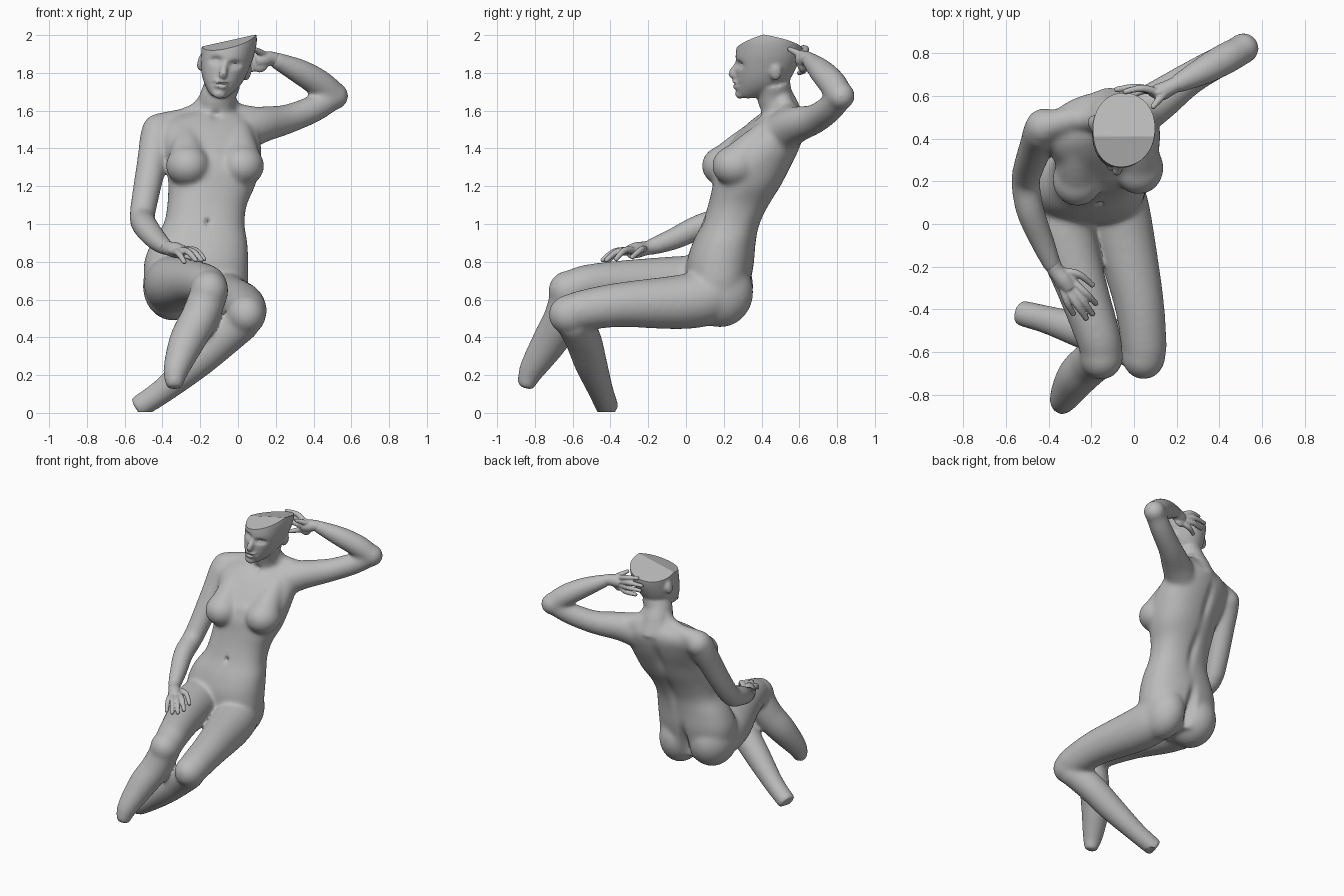
import bpy, bmesh, math
from mathutils import Vector, Matrix

stone = bpy.data.materials.new("grey stone")
stone.diffuse_color = (0.5, 0.5, 0.5, 1)


def spline(pts, steps=5):
    """Catmull-Rom through tuples of any length."""
    p = [Vector(q) for q in pts]
    out = []
    for i in range(len(p) - 1):
        a, b, c, d = p[max(i - 1, 0)], p[i], p[i + 1], p[min(i + 2, len(p) - 1)]
        for k in range(steps):
            t = k / steps
            out.append(b + (c - a) * (t / 2) + (a * 2 - b * 5 + c * 4 - d) * (t * t / 2)
                       + (b * 3 - a - c * 3 + d) * (t ** 3 / 2))
    return out + [p[-1]]


def loft(bm, rings):
    rows = [[bm.verts.new(v) for v in r] for r in rings]
    n = len(rows[0])
    for a, b in zip(rows, rows[1:]):
        for i in range(n):
            bm.faces.new((a[i], a[(i + 1) % n], b[(i + 1) % n], b[i]))
    bm.faces.new(rows[0][::-1])
    bm.faces.new(rows[-1])


def limb(bm, pts, n=20, steps=5):
    """Round tube through (x, y, z, radius) points."""
    q = spline(pts, steps)
    rings = []
    for i, s in enumerate(q):
        t = (q[min(i + 1, len(q) - 1)].to_3d() - q[max(i - 1, 0)].to_3d()).normalized()
        ref = Vector((0.36, 0.48, 0.8)) if abs(t.dot(Vector((0.36, 0.48, 0.8)))) < 0.95 else Vector((1, 0, 0))
        u = t.cross(ref).normalized()
        v = t.cross(u)
        rings.append([s.to_3d() + (u * math.cos(k * math.tau / n) + v * math.sin(k * math.tau / n)) * s[3]
                      for k in range(n)])
    loft(bm, rings)


def ball(bm, c, r, m=Matrix()):
    mat = m @ Matrix.Translation(c) @ Matrix.Diagonal((*r, 1))
    bmesh.ops.create_uvsphere(bm, u_segments=24, v_segments=16, radius=1, matrix=mat)


def sections(bm, rows, m=Matrix(), power=0.85, n=36):
    """Stack of flat oval sections: (z, x0, x1, y0, y1, yaw)."""
    rings = []
    for z, x0, x1, y0, y1, yaw in spline(rows, 4):
        rot = Matrix.Rotation(math.radians(yaw), 3, 'Z')
        ring = []
        for k in range(n):
            c, s = math.cos(k * math.tau / n), math.sin(k * math.tau / n)
            p = Vector(((x1 - x0) / 2 * math.copysign(abs(c) ** power, c),
                        (y1 - y0) / 2 * math.copysign(abs(s) ** power, s), 0))
            ring.append(m @ (rot @ p + Vector(((x0 + x1) / 2, (y0 + y1) / 2, z))))
        rings.append(ring)
    loft(bm, rings)


def fuse(name, bm, voxel, smooth, soft=None, extra=0):
    """Merge overlapping volumes into one skin; soften more where soft(point) is true."""
    me = bpy.data.meshes.new(name)
    bm.to_mesh(me)
    ob = bpy.data.objects.new(name, me)
    bpy.context.collection.objects.link(ob)

    def bake():
        new = bpy.data.meshes.new_from_object(ob.evaluated_get(bpy.context.evaluated_depsgraph_get()))
        ob.modifiers.clear()
        ob.data = new

    r = ob.modifiers.new("fuse", 'REMESH')
    r.mode, r.voxel_size = 'VOXEL', voxel
    bake()
    if soft:
        group = ob.vertex_groups.new(name="soft")
        group.add([v.index for v in ob.data.vertices if soft(v.co)], 1, 'REPLACE')
        s = ob.modifiers.new("blend", 'SMOOTH')
        s.factor, s.iterations, s.vertex_group = 0.5, extra, "soft"
    s = ob.modifiers.new("soften", 'SMOOTH')
    s.factor, s.iterations = 0.5, smooth
    bake()
    ob.data.materials.clear()
    ob.data.materials.append(stone)
    return ob


def finish(ob, angle=40):
    bpy.ops.object.select_all(action='DESELECT')
    ob.select_set(True)
    bpy.context.view_layer.objects.active = ob
    bpy.ops.object.shade_smooth_by_angle(angle=math.radians(angle))


bm = bmesh.new()
# torso, pelvis to collar
sections(bm, [(0.54, -0.40, -0.05, 0.05, 0.28, 0), (0.65, -0.48, 0.045, 0.01, 0.33, 0),
              (0.78, -0.50, 0.055, 0.00, 0.36, 0), (0.90, -0.46, 0.05, 0.035, 0.37, 2),
              (1.00, -0.395, 0.035, 0.085, 0.39, 5), (1.10, -0.375, 0.047, 0.12, 0.435, 8),
              (1.20, -0.37, 0.09, 0.145, 0.495, 10), (1.30, -0.375, 0.115, 0.165, 0.545, 12),
              (1.40, -0.40, 0.125, 0.225, 0.59, 13), (1.50, -0.41, 0.11, 0.305, 0.62, 13),
              (1.56, -0.36, 0.07, 0.37, 0.615, 13), (1.60, -0.24, -0.01, 0.42, 0.595, 13)])
# shoulder line, shoulder cap and neck
limb(bm, [(-0.41, 0.46, 1.52, 0.07), (-0.25, 0.50, 1.56, 0.06), (-0.10, 0.53, 1.58, 0.07),
          (0.10, 0.56, 1.545, 0.075)])
ball(bm, (-0.42, 0.455, 1.495), (0.09, 0.088, 0.09))
limb(bm, [(-0.12, 0.53, 1.50, 0.12), (-0.115, 0.50, 1.60, 0.105), (-0.105, 0.47, 1.68, 0.095),
          (-0.07, 0.46, 1.76, 0.09)])
limb(bm, [(-0.14, 0.49, 1.67, 0.06), (-0.20, 0.49, 1.60, 0.055), (-0.30, 0.49, 1.56, 0.05)])
limb(bm, [(-0.07, 0.50, 1.66, 0.06), (-0.03, 0.53, 1.60, 0.055), (0.05, 0.555, 1.56, 0.055)])
# breasts with their upper slope, breastbone, buttocks
for x, y in ((-0.265, 0.207), (0.022, 0.262)):
    ball(bm, (x, y, 1.308), (0.118, 0.125, 0.11))
    limb(bm, [(x, y + 0.02, 1.33, 0.105), (x - 0.005, y + 0.09, 1.41, 0.085), (x - 0.01, y + 0.18, 1.50, 0.06)])
ball(bm, (-0.125, 0.275, 1.32), (0.11, 0.10, 0.09))
ball(bm, (-0.345, 0.18, 0.67), (0.16, 0.178, 0.182))
ball(bm, (-0.095, 0.18, 0.64), (0.14, 0.178, 0.188))
# thighs, starting in the flanks
limb(bm, [(-0.32, 0.22, 0.95, 0.08), (-0.35, 0.19, 0.82, 0.125), (-0.352, 0.14, 0.69, 0.148),
          (-0.33, -0.03, 0.685, 0.147), (-0.243, -0.30, 0.692, 0.12), (-0.17, -0.52, 0.68, 0.106),
          (-0.15, -0.60, 0.655, 0.100)])
limb(bm, [(-0.08, 0.22, 0.95, 0.08), (-0.083, 0.20, 0.81, 0.122), (-0.09, 0.15, 0.64, 0.143),
          (-0.06, 0.0, 0.590, 0.147), (0.02, -0.35, 0.572, 0.119), (0.047, -0.56, 0.54, 0.107),
          (0.05, -0.60, 0.525, 0.10)])
# knees
ball(bm, (-0.152, -0.622, 0.648), (0.102, 0.108, 0.106))
ball(bm, (0.045, -0.615, 0.52), (0.104, 0.114, 0.107))
# shins
limb(bm, [(-0.15, -0.615, 0.64, 0.100), (-0.205, -0.655, 0.50, 0.101), (-0.27, -0.72, 0.38, 0.096),
          (-0.33, -0.82, 0.22, 0.068), (-0.335, -0.85, 0.13, 0.042)])
limb(bm, [(0.04, -0.60, 0.49, 0.096), (-0.08, -0.545, 0.39, 0.097), (-0.22, -0.505, 0.265, 0.088),
          (-0.40, -0.45, 0.115, 0.068), (-0.535, -0.415, 0.025, 0.062)])
# resting arm
limb(bm, [(-0.41, 0.45, 1.53, 0.07), (-0.425, 0.44, 1.48, 0.09), (-0.455, 0.37, 1.33, 0.081),
          (-0.495, 0.26, 1.12, 0.072), (-0.507, 0.19, 1.03, 0.069), (-0.485, 0.06, 0.98, 0.067),
          (-0.43, -0.08, 0.915, 0.058), (-0.375, -0.21, 0.87, 0.042)])
# raised arm and its elbow
limb(bm, [(0.03, 0.52, 1.49, 0.108), (0.12, 0.58, 1.525, 0.098), (0.26, 0.68, 1.555, 0.079),
          (0.40, 0.76, 1.61, 0.073), (0.50, 0.815, 1.67, 0.068)])
ball(bm, (0.512, 0.822, 1.678), (0.074, 0.074, 0.074))
limb(bm, [(0.505, 0.815, 1.685, 0.07), (0.43, 0.775, 1.745, 0.075), (0.32, 0.715, 1.81, 0.067),
          (0.18, 0.645, 1.876, 0.042)])
# head, leaning sideways
tilt = Matrix.Translation((-0.07, 0, 1.84)) @ Matrix.Rotation(math.radians(12), 4, 'Y')
sections(bm, [(-0.172, -0.035, 0.035, 0.285, 0.37, 0), (-0.15, -0.06, 0.06, 0.268, 0.45, 0),
              (-0.10, -0.096, 0.096, 0.265, 0.53, 0), (-0.04, -0.12, 0.12, 0.265, 0.57, 0),
              (0.04, -0.136, 0.136, 0.262, 0.605, 0), (0.10, -0.142, 0.142, 0.268, 0.615, 0),
              (0.17, -0.138, 0.138, 0.285, 0.605, 0), (0.25, -0.11, 0.11, 0.33, 0.56, 0)], tilt, 0.95)
# nose, lips, chin, ears
limb(bm, [(*(tilt @ Vector(p)), r) for p, r in (((0, 0.275, 0.02), 0.014), ((0, 0.258, -0.015), 0.017),
                                                ((0, 0.245, -0.045), 0.022), ((0, 0.262, -0.06), 0.02))])
ball(bm, (0, 0.264, -0.090), (0.042, 0.02, 0.012), tilt)
ball(bm, (0, 0.266, -0.114), (0.037, 0.02, 0.012), tilt)
ball(bm, (0, 0.285, -0.155), (0.037, 0.025, 0.025), tilt)
for side in (-1, 1):
    ball(bm, (side * 0.125, 0.475, -0.01), (0.021, 0.032, 0.047), tilt)
body = fuse("body", bm, 0.009, 6, lambda p: p.z < 1.64 or p.x > 0.15, 38)

# sculpted dents and ridges: (centre, radii, push)
T = lambda x, y, z: tilt @ Vector((x, y, z))
pushes = [(T(s * 0.052, 0.27, 0.015), (0.032, 0.06, 0.018), (0, 0.028, 0)) for s in (-1, 1)]
pushes += [(T(s * 0.052, 0.285, 0.012), (0.015, 0.06, 0.009), (0, -0.012, 0)) for s in (-1, 1)]
pushes += [(T(0, 0.265, -0.102), (0.045, 0.05, 0.006), (0, 0.010, 0)),
           (Vector((-0.16, 0.10, 1.01)), (0.014, 0.08, 0.018), (0, 0.022, 0)),
           (Vector((-0.215, 0.36, 0.63)), (0.03, 0.10, 0.13), (0, -0.06, 0)),
           (Vector((-0.17, 0.44, 1.05)), (0.03, 0.10, 0.12), (0, -0.018, 0)),
           (Vector((-0.17, 0.60, 1.33)), (0.03, 0.10, 0.12), (0, -0.022, 0)),
           (Vector((-0.12, 0.38, 1.575)), (0.025, 0.06, 0.025), (0, 0.018, 0))]
for v in body.data.vertices:
    p = v.co.copy()
    for c, r, d in pushes:
        e = sum(((p[i] - c[i]) / r[i]) ** 2 for i in range(3))
        if e < 6:
            v.co += Vector(d) * math.exp(-e)

# skull cut by two sloping planes, lower shin cut level with the ground
bm = bmesh.new()
bm.from_mesh(body.data)
for co, no in (((0.06, 0.41, 1.995), (-0.22, 0.20, 1)), ((0.06, 0.41, 1.995), (-0.22, -0.28, 1)),
               ((0, 0, 0.004), (0, 0, -1))):
    geom = bm.verts[:] + bm.edges[:] + bm.faces[:]
    cut = bmesh.ops.bisect_plane(bm, geom=geom, plane_co=co, plane_no=no, clear_outer=True)
    bmesh.ops.holes_fill(bm, edges=[e for e in cut["geom_cut"] if isinstance(e, bmesh.types.BMEdge)])
bm.to_mesh(body.data)
finish(body)


def hand(name, palm, heel, fingers):
    bm = bmesh.new()
    limb(bm, palm, 16)
    ball(bm, *heel)
    for base, mid, tip in fingers:
        limb(bm, [(*base, 0.019), (*mid, 0.0175), (*tip, 0.013)], 12)
        ball(bm, tip, (0.0135,) * 3)
    finish(fuse(name, bm, 0.005, 5))


# hand lying on the thigh
hand("resting_hand", [(-0.40, -0.14, 0.888, 0.043), (-0.37, -0.21, 0.872, 0.038), (-0.33, -0.26, 0.862, 0.042),
                      (-0.30, -0.30, 0.852, 0.036)], ((-0.32, -0.265, 0.858), (0.055, 0.05, 0.03)),
     [((-0.345, -0.27, 0.855), (-0.315, -0.36, 0.845), (-0.285, -0.42, 0.80)),
      ((-0.325, -0.285, 0.86), (-0.27, -0.375, 0.855), (-0.225, -0.44, 0.81)),
      ((-0.305, -0.285, 0.86), (-0.24, -0.36, 0.855), (-0.195, -0.42, 0.81)),
      ((-0.285, -0.27, 0.86), (-0.225, -0.325, 0.86), (-0.18, -0.37, 0.815)),
      ((-0.345, -0.22, 0.865), (-0.26, -0.235, 0.865), (-0.195, -0.285, 0.825))])
# hand behind the head
hand("raised_hand", [(0.24, 0.675, 1.85, 0.042), (0.18, 0.645, 1.875, 0.038), (0.13, 0.62, 1.87, 0.042),
                     (0.095, 0.615, 1.865, 0.036)], ((0.115, 0.615, 1.862), (0.05, 0.028, 0.06)),
     [((0.11, 0.615, 1.895), (0.04, 0.635, 1.925), (-0.04, 0.62, 1.935)),
      ((0.10, 0.62, 1.875), (0.01, 0.64, 1.895), (-0.08, 0.63, 1.895)),
      ((0.10, 0.62, 1.85), (0.02, 0.635, 1.855), (-0.06, 0.62, 1.85)),
      ((0.11, 0.615, 1.835), (0.05, 0.625, 1.815), (-0.01, 0.60, 1.80)),
      ((0.15, 0.62, 1.89), (0.115, 0.58, 1.91), (0.09, 0.55, 1.925))])
